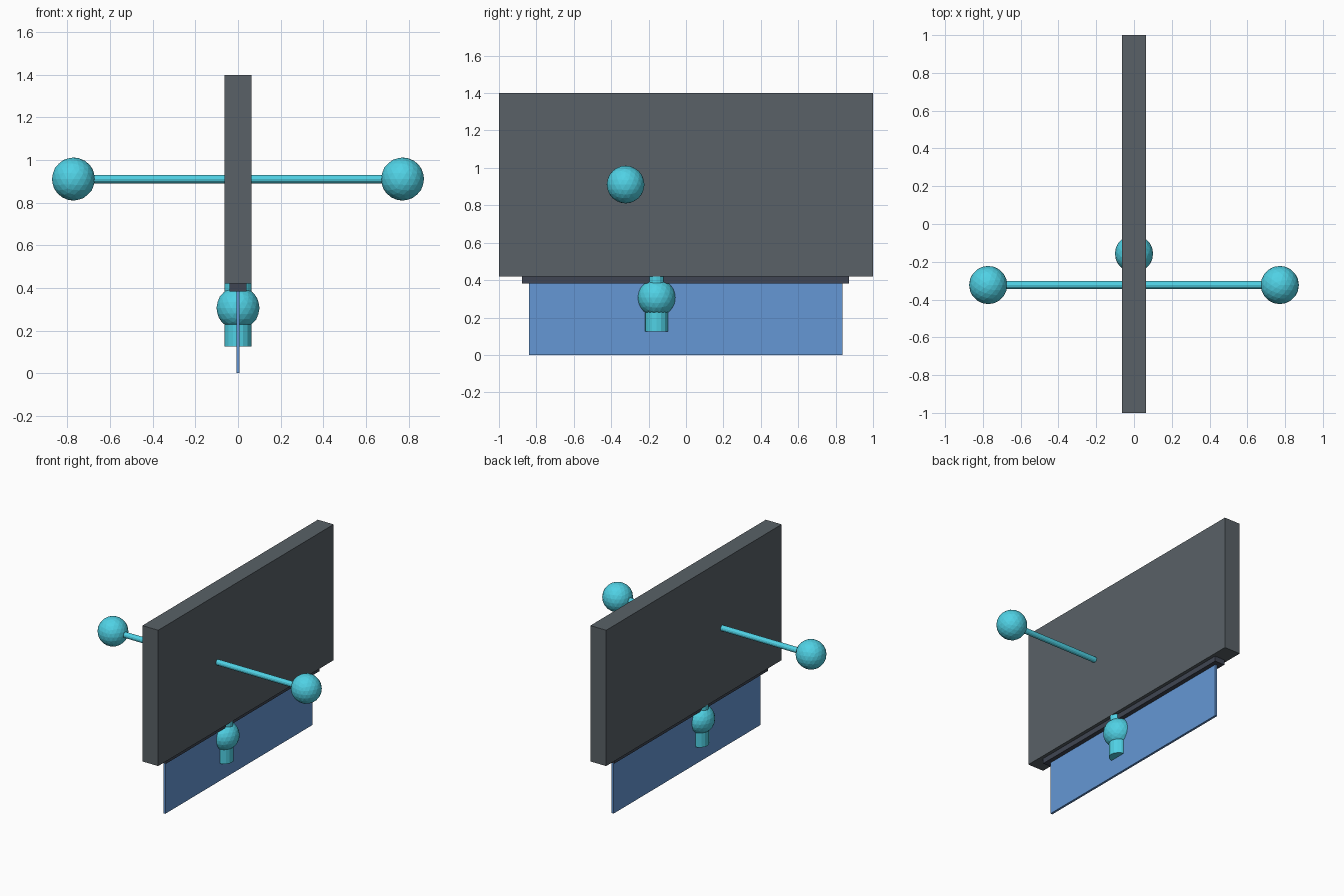
import bpy
from math import pi

if "Cube" in bpy.data.objects:
    bpy.data.objects.remove(bpy.data.objects["Cube"])


def material(name, color):
    m = bpy.data.materials.new(name)
    m.diffuse_color = (*color, 1)
    m.use_nodes = True
    m.node_tree.nodes["Principled BSDF"].inputs["Base Color"].default_value = m.diffuse_color
    return m


CHARCOAL = material("charcoal", (0.10, 0.12, 0.135))
DARK = material("dark_slate", (0.05, 0.06, 0.085))
BLUE = material("blue", (0.13, 0.31, 0.66))
TEAL = material("teal", (0.08, 0.64, 0.78))


def finish(name, mat):
    ob = bpy.context.object
    ob.name = name
    ob.data.materials.append(mat)
    return ob


def box(name, size, loc, mat):
    bpy.ops.mesh.primitive_cube_add(size=1, location=loc)
    ob = finish(name, mat)
    ob.scale = size
    return ob


def ball(name, loc):
    bpy.ops.mesh.primitive_ico_sphere_add(subdivisions=3, radius=0.101, location=loc)
    return finish(name, TEAL)


def rod(name, radius, depth, loc, sides=16, rot=(0, 0, 0)):
    bpy.ops.mesh.primitive_cylinder_add(vertices=sides, radius=radius, depth=depth,
                                        location=loc, rotation=rot)
    return finish(name, TEAL)


# Upright slab, the clamping strip below it and the thin blade
box("main_panel", (0.126, 2.0, 0.98), (0, 0, 0.91), CHARCOAL)
box("blade_holder", (0.078, 1.75, 0.04), (0, -0.003, 0.403), DARK)
box("blade", (0.016, 1.676, 0.39), (0, -0.002, 0.195), BLUE)

# Cross bar through the slab with a ball on each end
rod("cross_bar", 0.02, 1.54, (0, -0.323, 0.911), 12, (0, pi / 2, 0))
for side, name in ((-1, "left_ball"), (1, "right_ball")):
    ball(name, (side * 0.772, -0.323, 0.911))

# Lower joint: oval neck, ball and socket stub around the blade
neck = rod("joint_neck", 1, 0.12, (0, -0.157, 0.37))
neck.scale = (0.063, 0.049, 1)
ball("joint_ball", (0, -0.157, 0.306))
rod("joint_stub", 0.063, 0.14, (0, -0.157, 0.195))
